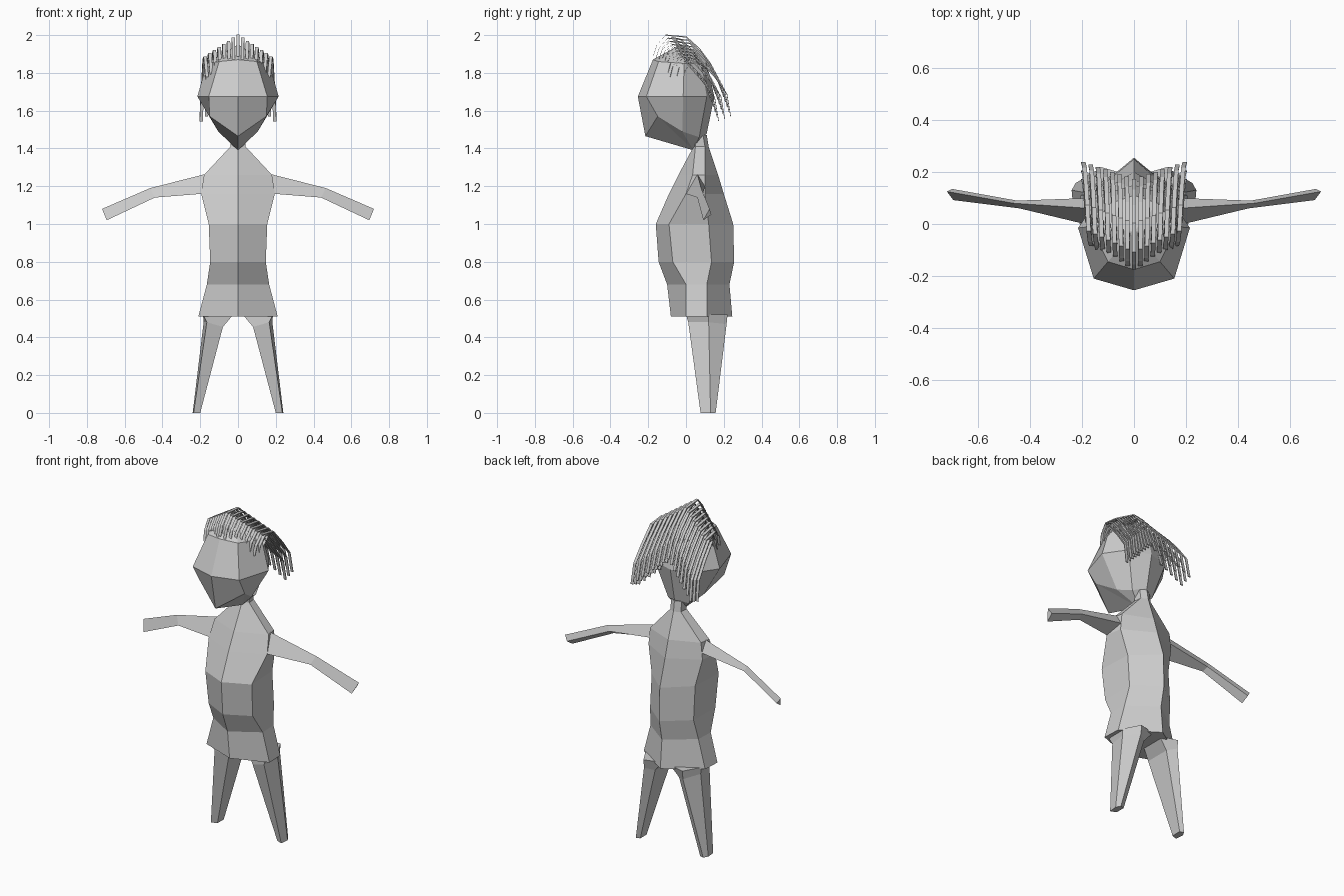
import bpy, bmesh

if "Cube" in bpy.data.objects:
    bpy.data.objects.remove(bpy.data.objects["Cube"])

grey = bpy.data.materials.new("plain grey")
grey.diffuse_color = (0.6, 0.6, 0.6, 1)
grey.use_nodes = True
grey.node_tree.nodes["Principled BSDF"].inputs["Base Color"].default_value = grey.diffuse_color


def loft(bm, rings, cap=True):
    """Bridge rings of equal length; one-point rings become poles."""
    vs = [[bm.verts.new(p) for p in r] for r in rings]
    for a, b in zip(vs, vs[1:]):
        n = max(len(a), len(b))
        for i in range(n):
            j = (i + 1) % n
            quad = [a[i % len(a)], a[j % len(a)], b[j % len(b)], b[i % len(b)]]
            bm.faces.new(list(dict.fromkeys(quad)))
    if cap:
        for r in (vs[0], vs[-1]):
            if len(r) > 2:
                bm.faces.new(r)


def finish(name, bm, mirror=False):
    bmesh.ops.recalc_face_normals(bm, faces=bm.faces)
    me = bpy.data.meshes.new(name)
    bm.to_mesh(me)
    bm.free()
    me.materials.append(grey)
    ob = bpy.data.objects.new(name, me)
    bpy.context.collection.objects.link(ob)
    if mirror:
        ob.modifiers.new("Mirror", 'MIRROR').use_axis[0] = True
    return ob


def sym(half):
    """Complete a half ring (front centre to back centre) across x = 0."""
    return half + [(-x, y, z) for x, y, z in reversed(half[1:-1])]


# head: three eight-sided rings between two poles
bm = bmesh.new()
loft(bm, [
    [(0, .04, 1.39)],
    sym([(0, -.215, 1.465), (.15, -.15, 1.57), (.105, -.02, 1.49), (.07, .07, 1.46), (0, .11, 1.48)]),
    sym([(0, -.255, 1.675), (.155, -.21, 1.675), (.215, -.015, 1.675), (.13, .11, 1.675), (0, .15, 1.675)]),
    sym([(0, -.175, 1.87), (.10, -.145, 1.86), (.165, -.01, 1.85), (.09, .08, 1.85), (0, .11, 1.85)]),
    [(0, -.03, 1.95)]])
finish("head", bm)

# torso and skirt: six-sided rings (front y, back y, side x, side front y, side back y, z)
bm = bmesh.new()
loft(bm, [sym([(0, f, z), (x, sf, z), (x2, sb, z), (0, b, z)]) for f, b, x, sf, x2, sb, z in (
    (-.08, .245, .21, 0, .205, .11, .51),
    (-.10, .23, .165, 0, .16, .11, .68),
    (-.145, .255, .147, -.07, .145, .135, .80),
    (-.16, .25, .155, -.09, .145, .12, 1.0),
    (-.09, .20, .195, 0, .18, .10, 1.16),
    (-.04, .17, .18, .035, .17, .10, 1.26),
    (.04, .12, .04, .05, .035, .10, 1.41),
    (.04, .11, .04, .05, .035, .09, 1.47))])
finish("torso_and_skirt", bm)

# arms: three-sided tubes bent at the elbow
bm = bmesh.new()
loft(bm, [
    [(.17, .06, 1.265), (.19, 0, 1.16), (.17, .10, 1.20)],
    [(.465, .08, 1.19), (.44, .06, 1.14), (.45, .09, 1.16)],
    [(.72, .125, 1.08), (.695, .092, 1.02), (.70, .135, 1.05)]])
finish("arms", bm, True)

# legs: five-sided tapers from under the skirt to the feet
bm = bmesh.new()
loft(bm, [
    [(.025, .05, .52), (.185, 0, .52), (.185, .12, .52), (.13, .22, .52), (.025, .19, .52)],
    [(.08, .025, .455), (.165, .012, .48), (.182, .12, .48), (.13, .215, .47), (.08, .18, .455)],
    [(.20, .09, .0), (.235, .077, .0), (.24, .13, .0), (.225, .157, .0), (.20, .15, .0)]])
finish("legs", bm, True)

# hair: rows of thin ribbons combed from the fringe over the crown to the back
centre = [(-.175, 1.89), (-.155, 1.95), (-.11, 2.0), (0, 1.99), (.07, 1.93), (.13, 1.85), (.17, 1.75)]
outer = [(-.085, 1.78), (-.07, 1.84), (-.03, 1.885), (.07, 1.87), (.15, 1.78), (.215, 1.69), (.235, 1.57)]
bm = bmesh.new()
for row in range(3):
    for col in range(-7, 8):
        x = col / 7 * .195
        t = abs(col) / 7
        rings = []
        for k, ((y0, z0), (y1, z1)) in enumerate(zip(centre, outer)):
            y = y0 + (y1 - y0) * t + (row - .0) * .032 * (1 - 2 * (k > 2))
            z = z0 + (z1 - z0) * t - row * .012
            px = x * (.84 + .16 * k / 6)
            w, h = .0085, .003
            rings.append([(px - w, y, z - h), (px + w, y, z - h),
                          (px + w, y + h, z + h * (k in (2, 3))), (px - w, y + h, z + h * (k in (2, 3)))])
        loft(bm, rings)
finish("hair_strands", bm)
